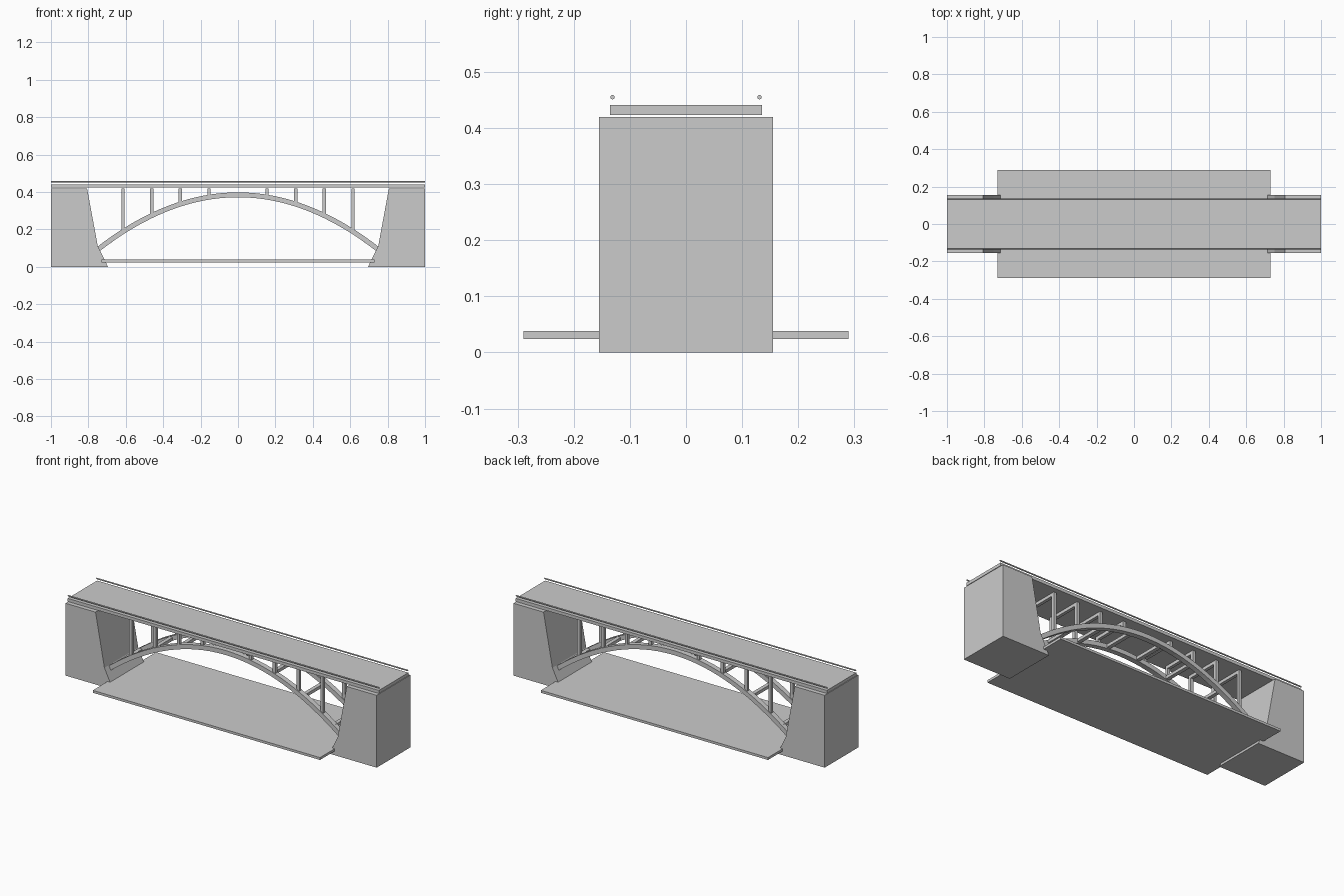
import bpy, math

if "Cube" in bpy.data.objects:
    bpy.data.objects.remove(bpy.data.objects["Cube"])

def mesh(name, verts, faces):
    me = bpy.data.meshes.new(name)
    me.from_pydata(verts, [], faces)
    me.update()
    ob = bpy.data.objects.new(name, me)
    bpy.context.collection.objects.link(ob)
    return ob

def box(name, x0, x1, y0, y1, z0, z1):
    return prism(name, [(x0, z0), (x1, z0), (x1, z1), (x0, z1)], y0, y1)

def prism(name, prof, y0, y1):
    # extrude an anticlockwise xz outline along y
    n = len(prof)
    v = [(x, y0, z) for x, z in prof] + [(x, y1, z) for x, z in prof]
    f = [tuple(range(n)), tuple(range(2 * n - 1, n - 1, -1))]
    f += [(i, i + n, (i + 1) % n + n, (i + 1) % n) for i in range(n)]
    return mesh(name, v, f)

SPAN, CROWN, RISE = 0.74, 0.385, 0.285
RIB_Y, RIB_W, RIB_T = 0.10, 0.03, 0.026

def arch_z(x):
    return CROWN - RISE * (x / SPAN) ** 2

# Abutments with battered inner faces and a splayed foot
half = [(0.695, 0), (1, 0), (1, 0.42), (0.807, 0.42), (0.75, 0.112)]
prism("abutment_right", half, -0.155, 0.155)
prism("abutment_left", [(-x, z) for x, z in reversed(half)], -0.155, 0.155)

# Deck and water slab
box("deck", -1, 1, -0.135, 0.135, 0.423, 0.441)
box("water", -0.73, 0.73, -0.29, 0.29, 0.024, 0.038)

# Handrails
for s, side in ((-1, "front"), (1, "back")):
    bpy.ops.mesh.primitive_cylinder_add(vertices=12, radius=0.004, depth=2,
        location=(0, s * 0.131, 0.455), rotation=(0, math.pi / 2, 0))
    bpy.context.object.name = "handrail_" + side
    bpy.ops.object.shade_smooth_by_angle()

# Arch rib outline, offset along the curve normal
N, END = 32, 0.75
lower, upper = [], []
for i in range(N + 1):
    x = -END + 2 * END * i / N
    slope = -2 * RISE * x / SPAN ** 2
    k = RIB_T / 2 / math.hypot(1, slope)
    lower.append((x + slope * k, arch_z(x) - k))
    upper.append((x - slope * k, arch_z(x) + k))

col_x = [s * d for s in (-1, 1) for d in (0.155, 0.308, 0.461, 0.615)]
for s, side in ((-1, "front"), (1, "back")):
    y = s * RIB_Y
    # ribs built as quad strips
    n = N + 1
    v = [(x, y + dy, z) for row, dy in ((lower, -RIB_W / 2), (lower, RIB_W / 2),
         (upper, RIB_W / 2), (upper, -RIB_W / 2)) for x, z in row]
    f = [(a * n + i, b * n + i, b * n + i + 1, a * n + i + 1)
         for a, b in ((0, 1), (1, 2), (2, 3), (3, 0)) for i in range(N)]
    f += [(0, 3 * n, 2 * n, n), (N, n + N, 2 * n + N, 3 * n + N)]
    mesh("arch_rib_" + side, v, f)
    # spandrel columns
    for x in col_x:
        box("column_" + side, x - 0.009, x + 0.009, y - 0.009, y + 0.009, arch_z(x), 0.42)

# Cap beams across the column tops
for x in col_x:
    box("cap_beam", x - 0.009, x + 0.009, -RIB_Y - 0.009, RIB_Y + 0.009, 0.402, 0.42)

# Struts between the two ribs
for i in range(8):
    x = -0.686 + 1.372 * i / 7
    z = arch_z(x)
    box("rib_strut", x - 0.011, x + 0.011, -RIB_Y, RIB_Y, z - 0.009, z + 0.009)
